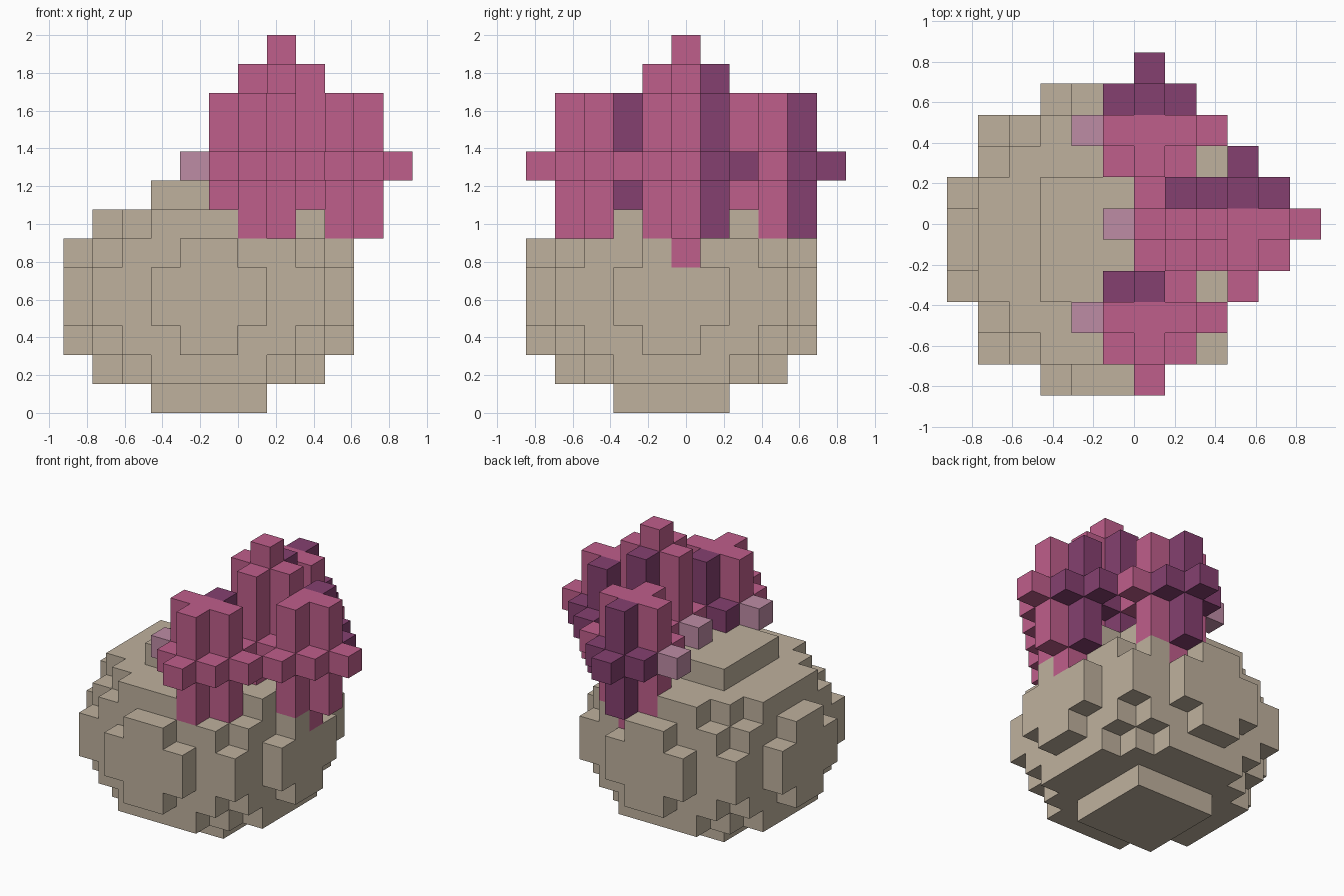
import bpy, bmesh
from mathutils import Vector

cube = bpy.data.objects.get("Cube")
if cube:
    bpy.data.objects.remove(cube, do_unlink=True)

S = 2 / 13                                  # edge of one block
ORIGIN = Vector((-6 * S, -5.5 * S, 0))      # corner of block (0, 0, 0)


def material(name, rgb):
    m = bpy.data.materials.new(name)
    m.use_nodes = True
    m.diffuse_color = (*rgb, 1)
    m.node_tree.nodes["Principled BSDF"].inputs["Base Color"].default_value = (*rgb, 1)
    return m


MATS = [material("sandy_tan", (0.520, 0.440, 0.340)),
        material("pink", (0.518, 0.112, 0.258)),
        material("dark_purple", (0.235, 0.051, 0.162)),
        material("pale_mauve", (0.515, 0.262, 0.376))]
TAN, PINK, PURPLE, MAUVE = range(4)

cells = {}                                  # block -> (part name, colour)

# Rounded boulder: blocks whose centres lie inside an ellipsoid
for i in range(10):
    for j in range(10):
        for k in range(8):
            dx, dy, dz = i - 4.5, j - 4.5, k - 3.5
            if (dx * dx + dy * dy) / 25 + dz * dz / 16 <= 1:
                cells[i, j, k] = ("boulder", TAN)


# Crystal: a plus-shaped column with a wide diamond collar and a pointed root
def add_crystal(name, ci, cj, plus_top, tip):
    radius = {k: 1 for k in range(6, plus_top + 1)}
    radius[5] = 0
    radius[8] = 2
    if tip:
        radius[plus_top + 1] = 0
    for k, r in radius.items():
        for dx in range(-r, r + 1):
            for dy in range(-r, r + 1):
                if abs(dx) + abs(dy) <= r:
                    colour = PURPLE if dy > 0 else MAUVE if dx == -2 else PINK
                    cells[ci + dx, cj + dy, k] = (name, colour)


add_crystal("front_crystal", 6, 2, 10, False)
add_crystal("side_crystal", 9, 5, 10, False)
add_crystal("tall_crystal", 7, 5, 11, True)
add_crystal("back_crystal", 6, 8, 10, False)


# Outer faces of the blocks of one part
def build(name):
    bm = bmesh.new()
    verts = {}

    def vert(p):
        if p not in verts:
            verts[p] = bm.verts.new(ORIGIN + Vector(p) * S)
        return verts[p]

    used = []
    for cell, (part, colour) in cells.items():
        if part != name:
            continue
        for axis in range(3):
            for side in (0, 1):
                other = list(cell)
                other[axis] += 2 * side - 1
                if tuple(other) in cells:
                    continue
                u, v = (axis + 1) % 3, (axis + 2) % 3
                ring = []
                for a, b in ((0, 0), (1, 0), (1, 1), (0, 1)):
                    p = list(cell)
                    p[axis] += side
                    p[u] += a
                    p[v] += b
                    ring.append(vert(tuple(p)))
                face = bm.faces.new(ring if side else ring[::-1])
                if colour not in used:
                    used.append(colour)
                face.material_index = used.index(colour)
    mesh = bpy.data.meshes.new(name)
    bm.to_mesh(mesh)
    bm.free()
    for c in used:
        mesh.materials.append(MATS[c])
    bpy.context.collection.objects.link(bpy.data.objects.new(name, mesh))


for part in ("boulder", "front_crystal", "side_crystal", "tall_crystal", "back_crystal"):
    build(part)
